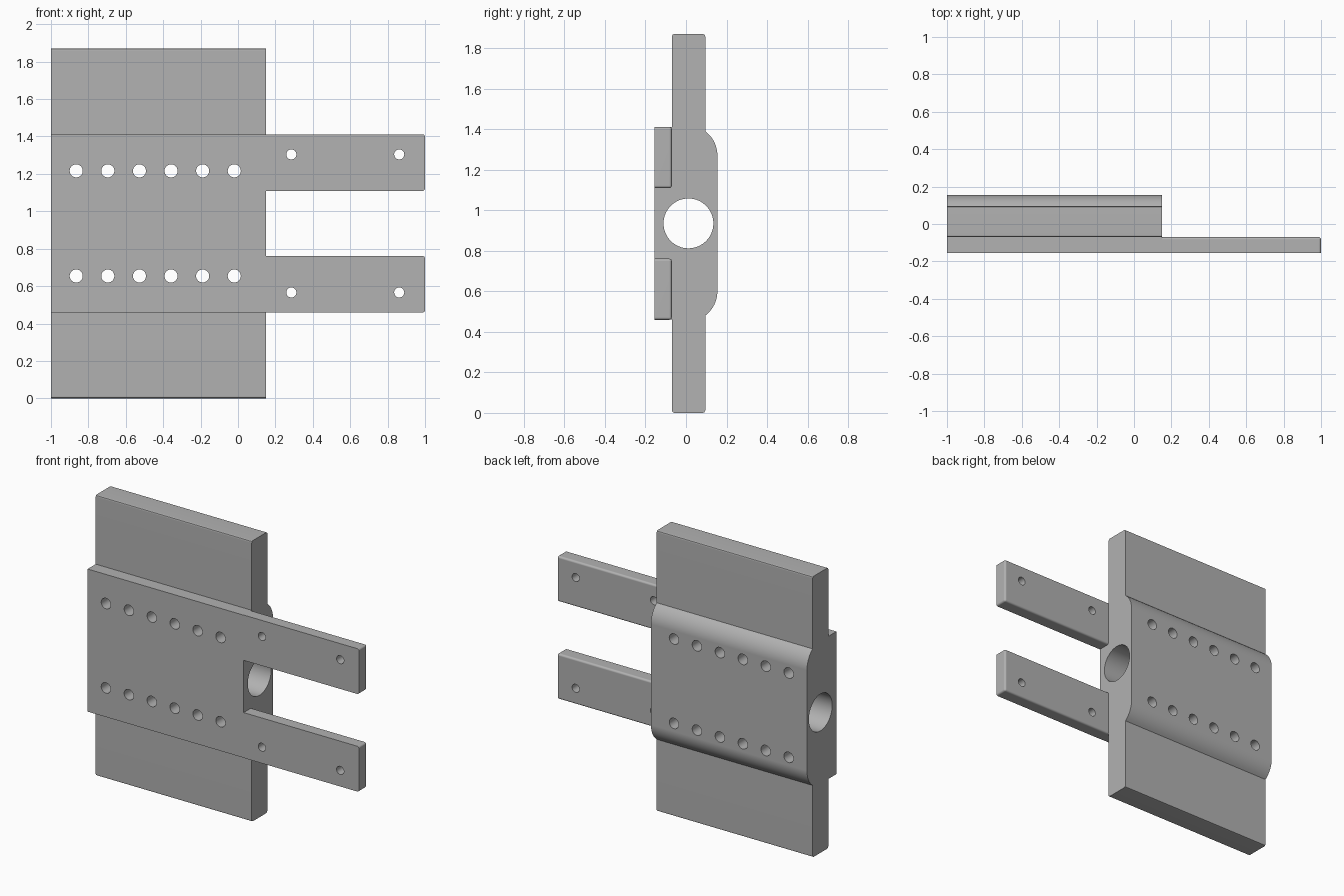
import bpy, bmesh, math
from mathutils import Matrix, Vector

cube = bpy.data.objects.get("Cube")
if cube:
    bpy.data.objects.remove(cube, do_unlink=True)

MID = 0.935                      # height of the symmetry plane
FRONT, BACK = -0.155, 0.155
PLATE_FRONT, PLATE_BACK = -0.07, 0.095
BODY_END = 0.15

steel = bpy.data.materials.new("plain grey")
steel.use_nodes = True
grey = (0.445, 0.445, 0.445, 1)
steel.diffuse_color = grey
steel.node_tree.nodes["Principled BSDF"].inputs["Base Color"].default_value = grey


def make_object(name, bm):
    bmesh.ops.recalc_face_normals(bm, faces=bm.faces)
    mesh = bpy.data.meshes.new(name)
    bm.to_mesh(mesh)
    bm.free()
    mesh.materials.append(steel)
    obj = bpy.data.objects.new(name, mesh)
    bpy.context.collection.objects.link(obj)
    return obj


def add_cylinder(bm, centre, radius, length, axis, segments=32):
    spin = Vector((0, 0, 1)).rotation_difference(Vector(axis)).to_matrix().to_4x4()
    bmesh.ops.create_cone(bm, cap_ends=True, segments=segments, radius1=radius,
                          radius2=radius, depth=length,
                          matrix=Matrix.Translation(centre) @ spin)


def drill(obj, cutter):
    cutter.hide_render = True
    cutter.hide_set(True)
    mod = obj.modifiers.new("drill", 'BOOLEAN')
    mod.operation = 'DIFFERENCE'
    mod.solver = 'EXACT'
    mod.object = cutter


def finish(obj):
    # Bake the cuts, then smooth the rounded faces only
    bpy.context.view_layer.update()
    baked = bpy.data.meshes.new_from_object(
        obj.evaluated_get(bpy.context.evaluated_depsgraph_get()))
    obj.modifiers.clear()
    obj.data = baked
    bpy.ops.object.select_all(action='DESELECT')
    obj.select_set(True)
    bpy.context.view_layer.objects.active = obj
    bpy.ops.object.shade_smooth_by_angle(angle=math.radians(30))
    obj.modifiers.new("even shading", 'WEIGHTED_NORMAL').keep_sharp = True


# Body: half profile (y, height above the middle), mirrored and extruded
half = []
r = 0.15
for i in range(9):               # rounded shoulder of the back bulge
    a = math.radians(53.1) * i / 8
    half.append((BACK - r + r * math.cos(a), 0.335 + r * math.sin(a)))
e = 0.012
half += [(PLATE_BACK, MID - e), (PLATE_BACK - e * 0.3, MID - e * 0.3),
         (PLATE_BACK - e, MID), (PLATE_FRONT + e, MID),
         (PLATE_FRONT + e * 0.3, MID - e * 0.3), (PLATE_FRONT, MID - e),
         (PLATE_FRONT, 0.475), (FRONT, 0.475)]
profile = half + [(y, -h) for y, h in reversed(half)]
bm = bmesh.new()
face = bm.faces.new([bm.verts.new((-1, y, MID + h)) for y, h in profile])
ext = bmesh.ops.extrude_face_region(bm, geom=[face])
bmesh.ops.translate(bm, vec=(BODY_END + 1, 0, 0),
                    verts=[v for v in ext["geom"] if isinstance(v, bmesh.types.BMVert)])
body = make_object("body_block", bm)

# Long bore and two rows of bolt holes
bm = bmesh.new()
add_cylinder(bm, (-0.425, 0.012, MID), 0.123, 1.6, (1, 0, 0), 64)
for side in (-1, 1):
    for i in range(6):
        add_cylinder(bm, (-0.865 + 0.169 * i, 0, MID + side * 0.281), 0.035, 0.6, (0, 1, 0))
drill(body, make_object("body_hole_cutter", bm))
finish(body)

# Arms: bars with softened back and end edges, two small holes each
for name, side in (("lower_arm", -1), ("upper_arm", 1)):
    x0, x1 = BODY_END, 1.0
    size = (x1 - x0, PLATE_FRONT - FRONT, 0.302)
    centre = ((x0 + x1) / 2, (PLATE_FRONT + FRONT) / 2, MID + side * 0.325)
    bm = bmesh.new()
    bmesh.ops.create_cube(bm, size=1, matrix=Matrix.Translation(centre)
                          @ Matrix.Diagonal((*size, 1)))
    soft = []
    for edge in bm.edges:
        m = (edge.verts[0].co + edge.verts[1].co) / 2
        if m.x > x0 + 0.01 and m.y > FRONT + 0.01:
            at_end = m.x > x1 - 0.01
            at_back = m.y > PLATE_FRONT - 0.01
            if at_end or at_back:
                soft.append(edge)
    bmesh.ops.bevel(bm, geom=soft, offset=0.013, segments=4, profile=0.5,
                    affect='EDGES', clamp_overlap=True)
    arm = make_object(name, bm)
    bm = bmesh.new()
    for x in (0.285, 0.862):
        add_cylinder(bm, (x, centre[1], MID + side * 0.369), 0.027, 0.4, (0, 1, 0))
    drill(arm, make_object(name + "_hole_cutter", bm))
    finish(arm)
